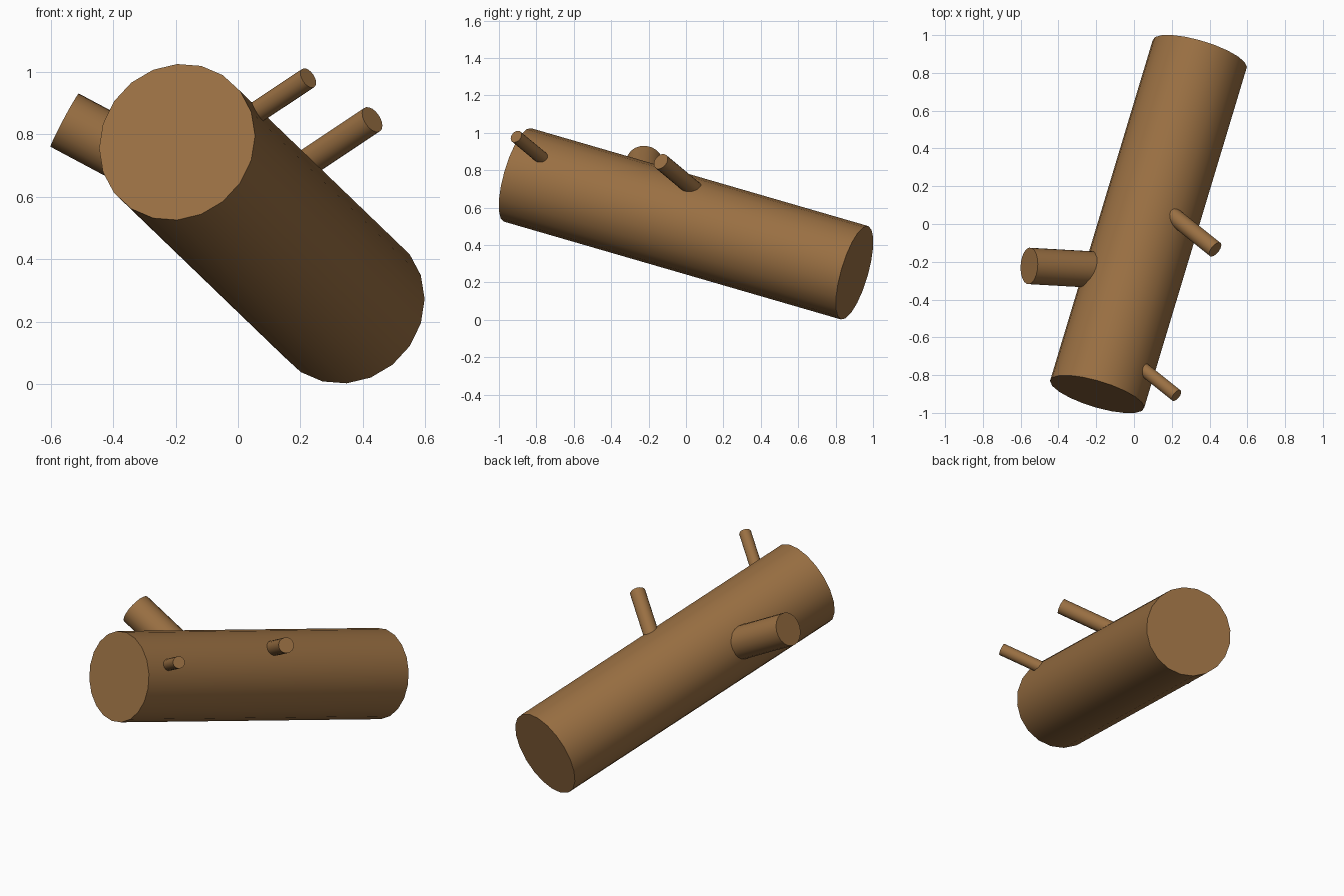
import bpy, math
from mathutils import Vector, Matrix

if "Cube" in bpy.data.objects:
    bpy.data.objects.remove(bpy.data.objects["Cube"])

bark = bpy.data.materials.new("bark_brown")
bark.diffuse_color = (0.32, 0.16, 0.055, 1)
bark.use_nodes = True
bark.node_tree.nodes["Principled BSDF"].inputs["Base Color"].default_value = bark.diffuse_color


def rod(name, start, end, radius, sides=20):
    """Smooth capped cylinder between two points, with a vertex facing world x."""
    start, end = Vector(start), Vector(end)
    axis = (end - start).normalized()
    across = (Vector((1, 0, 0)) - axis * axis.x).normalized()
    frame = Matrix((across, axis.cross(across), axis)).transposed().to_4x4()
    # primitive circles start on local y, so a quarter turn changes nothing for 20 sides
    bpy.ops.mesh.primitive_cylinder_add(vertices=sides, radius=radius,
                                        depth=(end - start).length)
    ob = bpy.context.object
    ob.name = name
    ob.data.transform(Matrix.Translation((start + end) / 2) @ frame)
    ob.data.materials.append(bark)
    bpy.ops.object.shade_smooth_by_angle(angle=math.radians(40))
    return ob


def stub(name, tip, direction, length, radius):
    """Branch stub ending at tip, rooted inside the trunk."""
    tip = Vector(tip)
    return rod(name, tip - Vector(direction).normalized() * length, tip, radius)


# Fallen trunk
rod("trunk", (-0.195, -0.901, 0.775), (0.348, 0.901, 0.252), 0.26)

# Broken branch stubs
stub("thick_branch", (-0.555, -0.222, 0.845), (-0.882, 0.05, 0.47), 0.5, 0.097)
twig_dir = (1, -0.8, 0.665)
stub("middle_twig", (0.43, -0.135, 0.847), twig_dir, 0.45, 0.045)
stub("front_twig", (0.225, -0.908, 0.98), twig_dir, 0.36, 0.035)
